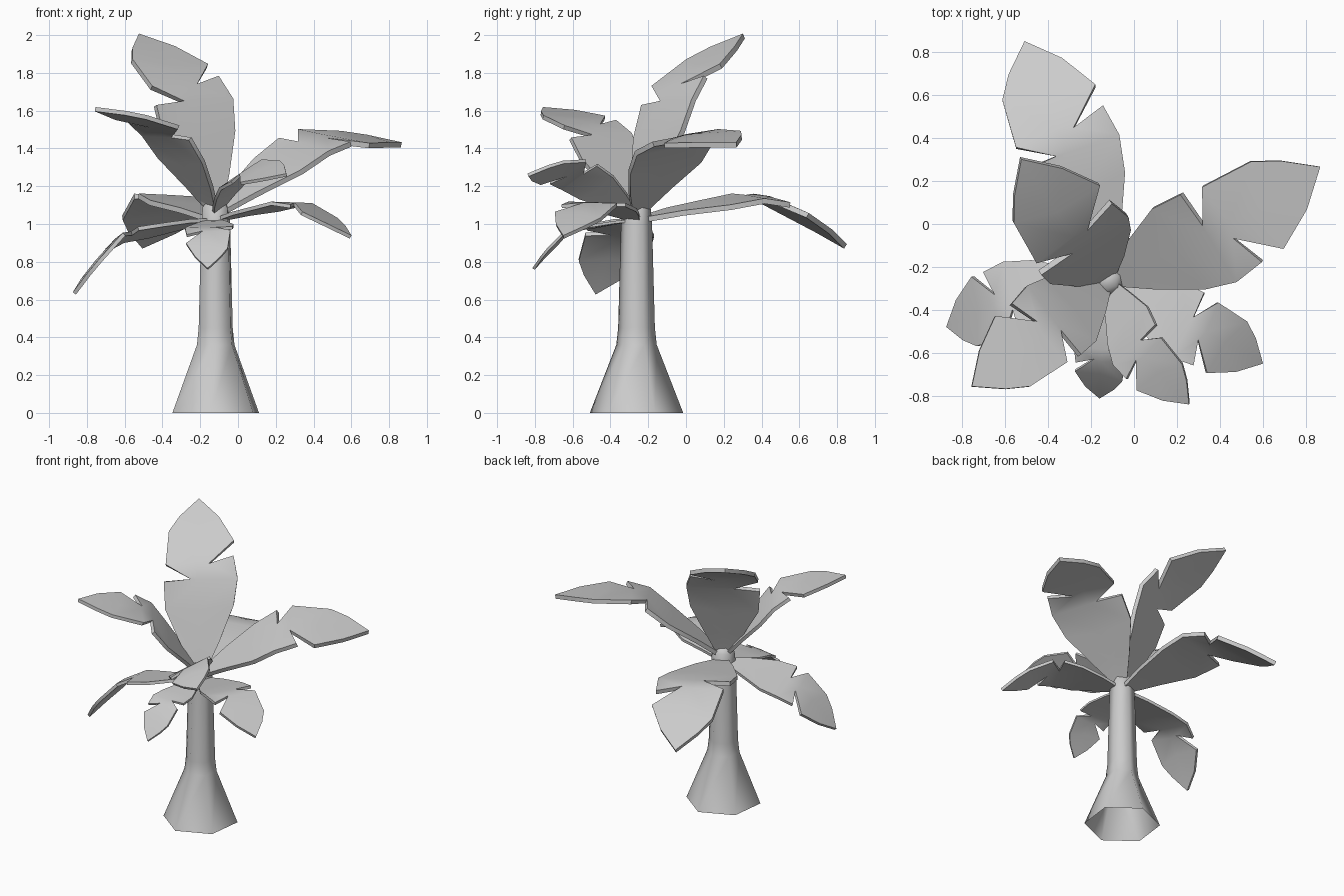
import bpy, bmesh, math
from mathutils import Vector, Matrix

if "Cube" in bpy.data.objects:
    bpy.data.objects.remove(bpy.data.objects["Cube"], do_unlink=True)

gray = bpy.data.materials.new("plain_gray")
gray.use_nodes = True
color = (0.6, 0.6, 0.6, 1)
gray.diffuse_color = color
gray.node_tree.nodes["Principled BSDF"].inputs["Base Color"].default_value = color


def finish(bm, name, angle):
    bmesh.ops.recalc_face_normals(bm, faces=bm.faces)
    mesh = bpy.data.meshes.new(name)
    bm.to_mesh(mesh)
    bm.free()
    mesh.materials.append(gray)
    mesh.shade_smooth()
    mesh.set_sharp_from_angle(angle=math.radians(angle))
    return mesh


def place(name, mesh, matrix):
    ob = bpy.data.objects.new(name, mesh)
    ob.matrix_world = matrix
    bpy.context.collection.objects.link(ob)


# Trunk: flared six-sided tube, open below, with a low dome on top
def trunk_mesh():
    bm = bmesh.new()
    rings = []
    for r, z in [(0.249, 0), (0.108, 0.36), (0.098, 0.45), (0.083, 1.0), (0.075, 1.09), (0.04, 1.13)]:
        rings.append([bm.verts.new((r * math.cos(a), r * math.sin(a), z))
                      for a in (math.radians(23 + 60 * i) for i in range(6))])
    for low, high in zip(rings, rings[1:]):
        for i in range(6):
            j = (i + 1) % 6
            bm.faces.new((low[i], low[j], high[j], high[i]))
    bm.faces.new(rings[-1])
    return finish(bm, "trunk", 70)


place("trunk", trunk_mesh(), Matrix.Translation((-0.118, -0.262, 0)))

# Leaf blade: arched midrib along x, one notch in each side
LENGTH = 1.18
RIB = [(0, 0), (0.2, 0.07), (0.4, 0.125), (0.6, 0.19), (0.72, 0.2), (0.87, 0.14), (1.04, 0.07), (LENGTH, 0)]
LEFT = dict(lower=[(0, 0.03), (0.2, 0.13), (0.41, 0.222)], lobe=(0.585, 0.227),
            notch=(0.6, 0.05), upper=[(0.7, 0.213), (0.94, 0.195), (1.05, 0.125)])
RIGHT = dict(lower=[(0, 0.03), (0.2, 0.13), (0.43, 0.23), (0.6, 0.26)], lobe=(0.755, 0.234),
             notch=(0.7, 0.07), upper=[(0.865, 0.235), (1.04, 0.135)])


def arch(x):
    for (x0, z0), (x1, z1) in zip(RIB, RIB[1:]):
        if x <= x1:
            return z0 + (z1 - z0) * (x - x0) / (x1 - x0)
    return 0


def leaf_mesh():
    bm = bmesh.new()
    rib = [bm.verts.new((x, 0, z)) for x, z in RIB]
    for side, sign in ((LEFT, 1), (RIGHT, -1)):
        def vert(p):
            return bm.verts.new((p[0], sign * p[1], arch(p[0])))
        lower = [vert(p) for p in side["lower"]]
        lobe, notch = vert(side["lobe"]), vert(side["notch"])
        upper = [notch] + [vert(p) for p in side["upper"]]
        k = len(lower)
        for i in range(k - 1):
            bm.faces.new((rib[i], rib[i + 1], lower[i + 1], lower[i]))
        bm.faces.new((rib[k - 1], rib[k], notch, lobe, lower[-1]))
        for i in range(len(upper) - 1):
            bm.faces.new((rib[k + i], rib[k + i + 1], upper[i + 1], upper[i]))
        bm.faces.new((rib[-2], rib[-1], upper[-1]))
    bmesh.ops.recalc_face_normals(bm, faces=bm.faces)

    def middle():
        return sum(v.co.z for v in bm.verts) / len(bm.verts)
    before = middle()
    bmesh.ops.solidify(bm, geom=bm.faces[:], thickness=0.028)
    bmesh.ops.translate(bm, verts=bm.verts, vec=(0, 0, before - middle()))
    return finish(bm, "leaf", 40)


# Leaves: height of the stalk end, tip position, direction from left edge to right edge
LEAVES = {
    "upright_leaf": (1.05, (-0.53, 0.31, 2.0), (0.36, 0.27, 0.06)),
    "right_raised_leaf": (1.05, (-0.76, -0.76, 1.61), (-0.27, 0.27, 0.05)),
    "left_large_leaf": (1.05, (0.87, 0.27, 1.42), (0.28, -0.37, -0.06)),
    "left_front_leaf": (1.02, (0.6, -0.65, 0.93), (-0.1, -0.28, 0)),
    "front_raised_leaf": (1.05, (0.26, -0.84, 1.26), (-0.15, -0.18, -0.1)),
    "front_drooping_leaf": (1.02, (-0.16, -0.81, 0.76), (-0.22, 0.03, 0)),
    "right_drooping_leaf": (1.02, (-0.87, -0.48, 0.63), (-0.1, 0.33, -0.08)),
    "back_leaf": (1.02, (-0.51, 0.85, 0.88), (0.41, 0.21, -0.035)),
}
blade = leaf_mesh()
for name, (z, tip, across) in LEAVES.items():
    base = Vector((-0.12, -0.26, z))
    chord = Vector(tip) - base
    x = chord.normalized()
    right = Vector(across)
    y = -(right - x * right.dot(x)).normalized()
    turn = Matrix((x, y, x.cross(y))).transposed().to_4x4()
    place(name, blade, Matrix.Translation(base) @ turn @ Matrix.Scale(chord.length / LENGTH, 4))
